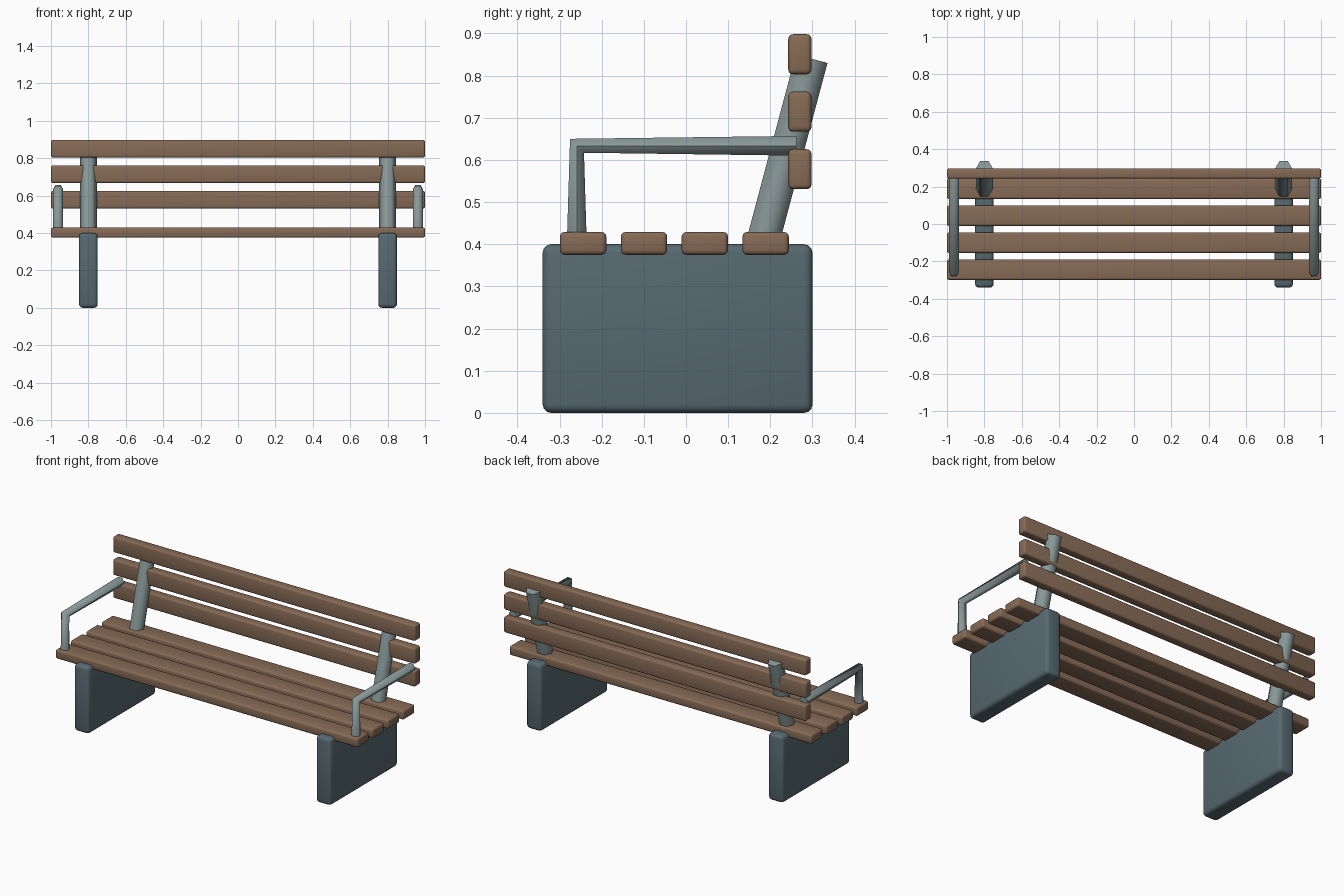
import bpy, bmesh, math
from mathutils import Vector, Matrix

cube = bpy.data.objects.get("Cube")
if cube:
    bpy.data.objects.remove(cube, do_unlink=True)


def make_material(name, rgb):
    mat = bpy.data.materials.new(name)
    mat.use_nodes = True
    color = (*rgb, 1)
    mat.diffuse_color = color
    mat.node_tree.nodes["Principled BSDF"].inputs["Base Color"].default_value = color
    return mat


wood = make_material("brown wood", (0.24, 0.146, 0.092))
slate = make_material("dark slate", (0.095, 0.142, 0.163))
metal = make_material("pale grey metal", (0.25, 0.315, 0.315))


def finish(bm, name, mat, angle):
    bmesh.ops.recalc_face_normals(bm, faces=bm.faces)
    mesh = bpy.data.meshes.new(name)
    bm.to_mesh(mesh)
    bm.free()
    mesh.materials.append(mat)
    obj = bpy.data.objects.new(name, mesh)
    bpy.context.collection.objects.link(obj)
    bpy.ops.object.select_all(action="DESELECT")
    obj.select_set(True)
    bpy.context.view_layer.objects.active = obj
    bpy.ops.object.shade_smooth_by_angle(angle=math.radians(angle))
    return obj


def rounded_box(name, center, size, radius, mat):
    bm = bmesh.new()
    bmesh.ops.create_cube(bm, size=1, matrix=Matrix.Diagonal((*size, 1)))
    bmesh.ops.bevel(bm, geom=bm.edges[:], offset=radius, segments=3,
                    profile=0.5, affect="EDGES", clamp_overlap=True)
    obj = finish(bm, name, mat, 40)
    obj.location = center


def hex_tube(name, x, radius, stations, mat):
    """Six-sided tube; each station is (y, z, tilt of its ring in degrees)."""
    bm = bmesh.new()
    rings = []
    for y, z, tilt in stations:
        t = math.radians(tilt)
        across = Vector((0, math.cos(t), math.sin(t)))
        ring = []
        for i in range(6):
            a = math.tau * i / 6
            offset = Vector((math.cos(a), 0, 0)) + across * math.sin(a)
            ring.append(bm.verts.new(Vector((x, y, z)) + offset * radius))
        rings.append(ring)
    for low, high in zip(rings, rings[1:]):
        for i in range(6):
            j = (i + 1) % 6
            bm.faces.new((low[i], low[j], high[j], high[i]))
    bm.faces.new(rings[0])
    bm.faces.new(rings[-1])
    finish(bm, name, mat, 65)


# Seat planks
for i in range(4):
    rounded_box(f"seat_slat_{i + 1}", (0, -0.244 + i * 0.1443, 0.402),
                (2, 0.11, 0.054), 0.011, wood)

# Backrest planks
for i in range(3):
    rounded_box(f"back_slat_{i + 1}", (0, 0.27, 0.578 + i * 0.1363),
                (2, 0.055, 0.095), 0.011, wood)

# Slab legs, leaning back posts and armrests on both sides
for side, s in (("left", 1), ("right", -1)):
    rounded_box(f"{side}_leg", (s * 0.8, -0.02, 0.2), (0.1, 0.64, 0.4), 0.02, slate)
    hex_tube(f"{side}_back_post", s * 0.8, 0.045,
             [(0.178, 0.39, -15), (0.298, 0.84, -15)], metal)
    hex_tube(f"{side}_armrest", s * 0.962, 0.027,
             [(-0.259, 0.41, 0), (-0.2585, 0.6335, -45), (0.262, 0.6335, -90)], metal)
